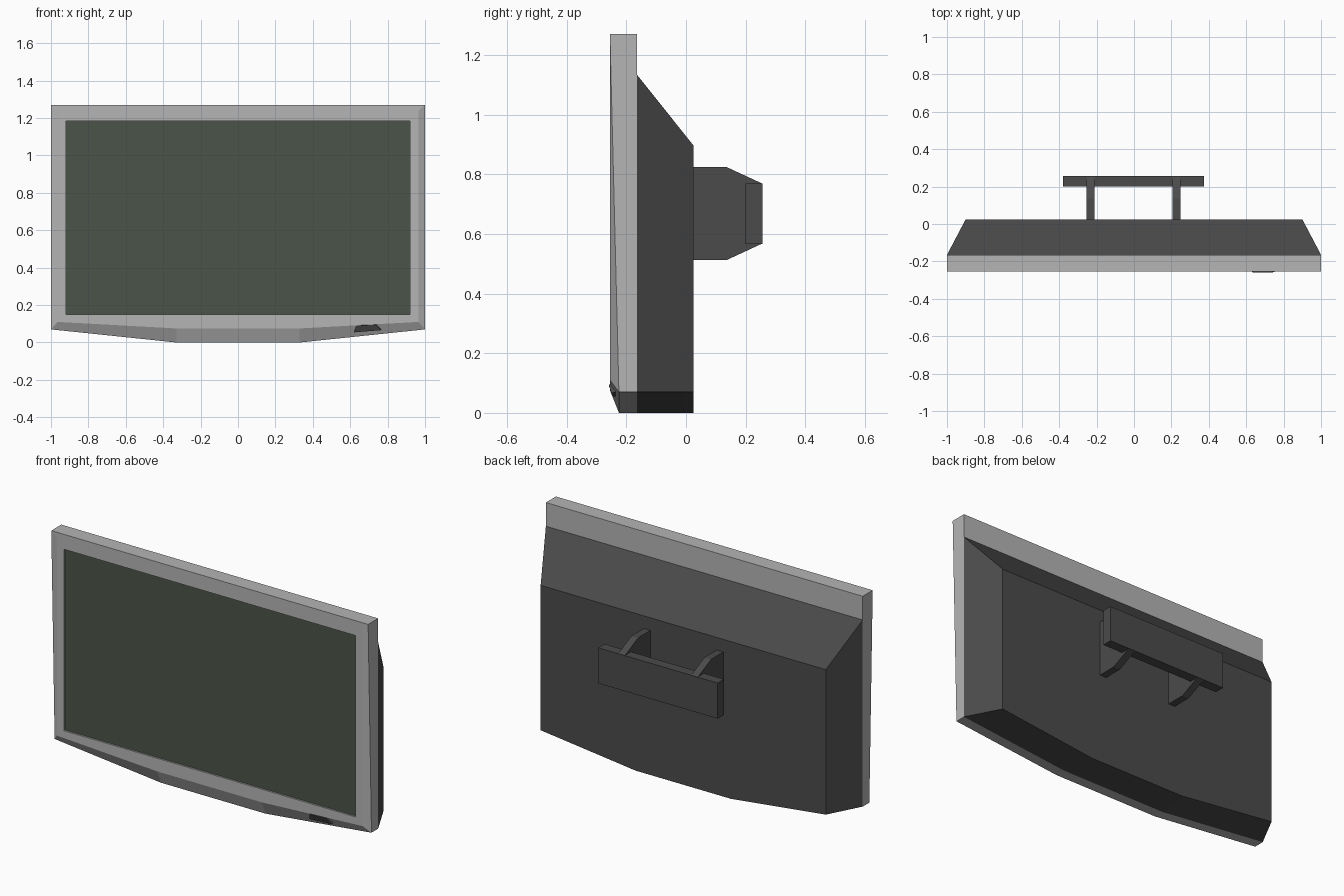
import bpy
import bmesh

if "Cube" in bpy.data.objects:
    bpy.data.objects.remove(bpy.data.objects["Cube"])


def material(name, r, g, b):
    m = bpy.data.materials.new(name)
    m.diffuse_color = (r, g, b, 1)
    m.use_nodes = True
    m.node_tree.nodes["Principled BSDF"].inputs["Base Color"].default_value = m.diffuse_color
    return m


SILVER = material("silver", 0.46, 0.46, 0.46)
DARK = material("dark_grey", 0.07, 0.07, 0.07)
GLASS = material("screen_green", 0.07, 0.088, 0.065)


def loft(name, rings, mat, cap_start=True, cap_end=True):
    """Skin a list of rings with equal point counts, closing the ends."""
    bm = bmesh.new()
    loops = [[bm.verts.new(p) for p in ring] for ring in rings]
    n = len(loops[0])
    for a, b in zip(loops, loops[1:]):
        for i in range(n):
            j = (i + 1) % n
            bm.faces.new((a[i], a[j], b[j], b[i]))
    if cap_start:
        bm.faces.new(loops[0])
    if cap_end:
        bm.faces.new(loops[-1])
    bmesh.ops.recalc_face_normals(bm, faces=bm.faces)
    mesh = bpy.data.meshes.new(name)
    bm.to_mesh(mesh)
    bm.free()
    mesh.materials.append(mat)
    ob = bpy.data.objects.new(name, mesh)
    bpy.context.collection.objects.link(ob)
    return ob


def outline(top, side, low, y_top, y_low):
    """Symmetric six-point ring: top corner, lower corner, bottom point."""
    half = [(side, y_top, top), (side, y_low, low[0]), (low[1], y_low, low[2])]
    return half + [(-x, y, z) for x, y, z in reversed(half)]


def box(name, x0, x1, y0, y1, z0, z1, mat):
    def ring(y):
        return [(x0, y, z0), (x1, y, z0), (x1, y, z1), (x0, y, z1)]
    return loft(name, [ring(y0), ring(y1)], mat)


# Front frame: back edge, tapered outer edge, front rim, screen recess
loft("front_frame", [
    outline(1.27, 1.0, (0.07, 0.33, 0.0), -0.165, -0.165),
    outline(1.27, 1.0, (0.07, 0.33, 0.0), -0.255, -0.225),
    outline(1.24, 0.965, (0.11, 0.33, 0.075), -0.255, -0.255),
    outline(1.185, 0.92, (0.15, 0.33, 0.15), -0.255, -0.255),
    outline(1.185, 0.92, (0.15, 0.33, 0.15), -0.243, -0.243),
], SILVER, cap_end=False)

# Screen panel sitting in the recess
box("screen", -0.92, 0.92, -0.245, -0.235, 0.15, 1.185, GLASS)

# Rear casing tapering at the top and sides
loft("rear_casing", [
    outline(1.135, 1.0, (0.07, 0.33, 0.0), -0.165, -0.165),
    outline(0.897, 0.9, (0.07, 0.30, 0.0), 0.025, 0.025),
], DARK)

# Two bracket arms and the wall plate
arm = [(0.02, 0.825), (0.135, 0.825), (0.254, 0.77),
       (0.254, 0.567), (0.135, 0.512), (0.02, 0.512)]
for side, x in (("left", -0.253), ("right", 0.207)):
    loft(f"bracket_arm_{side}",
         [[(xx, y, z) for y, z in arm] for xx in (x, x + 0.042)], DARK)
box("wall_plate", -0.38, 0.373, 0.2, 0.257, 0.567, 0.77, DARK)

# Small slanted control panel on the lower right bevel
panel = [(0.62, -0.243, 0.054), (0.765, -0.25, 0.066),
         (0.74, -0.259, 0.094), (0.635, -0.259, 0.09)]
loft("control_panel",
     [panel, [(x, y + 0.03, z + 0.008) for x, y, z in panel]], DARK)
